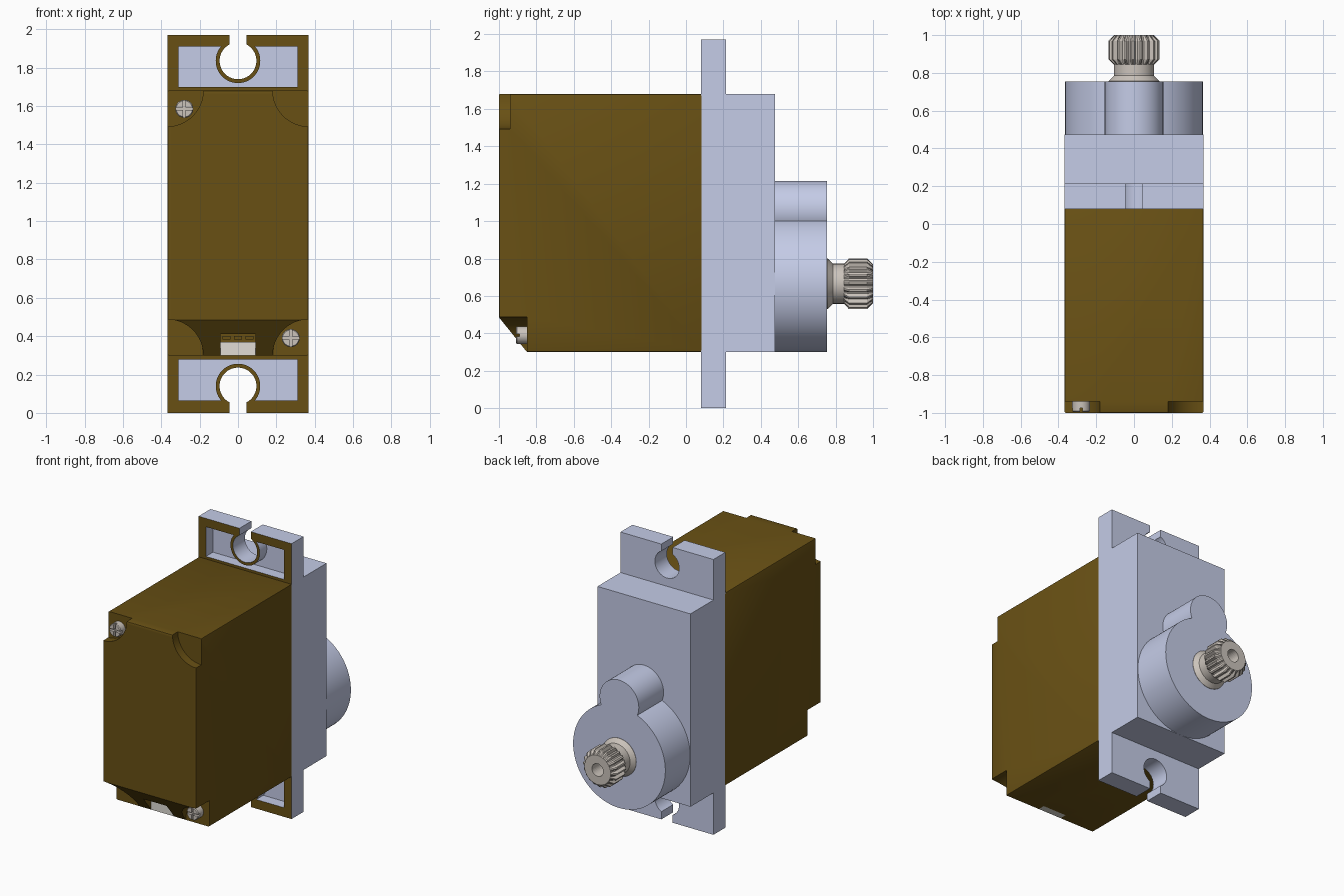
import bpy, bmesh, math
from mathutils import Vector

if "Cube" in bpy.data.objects:
    bpy.data.objects.remove(bpy.data.objects["Cube"])


def material(name, rgb):
    m = bpy.data.materials.new(name)
    m.diffuse_color = (*rgb, 1)
    m.use_nodes = True
    m.node_tree.nodes["Principled BSDF"].inputs["Base Color"].default_value = m.diffuse_color
    return m


BROWN = material("dark olive brown", (0.14, 0.081, 0.007))
BLUE = material("pale blue grey", (0.59, 0.64, 0.85))
STEEL = material("warm steel", (0.60, 0.55, 0.50))
WHITE = material("connector off white", (0.75, 0.72, 0.66))
W = 0.368          # half width of the case
SHAFT_Z = 0.665


def finish(name, bm, mat):
    bmesh.ops.recalc_face_normals(bm, faces=bm.faces)
    me = bpy.data.meshes.new(name)
    bm.to_mesh(me)
    bm.free()
    ob = bpy.data.objects.new(name, me)
    bpy.context.collection.objects.link(ob)
    me.materials.append(mat)
    return ob


def box(name, x, y, z, mat, bevel=0):
    bm = bmesh.new()
    bmesh.ops.create_cube(bm, size=1)
    for v in bm.verts:
        v.co = Vector([(r[0] + r[1]) / 2 + c * (r[1] - r[0]) for c, r in zip(v.co, (x, y, z))])
    if bevel:
        bmesh.ops.bevel(bm, geom=bm.edges[:], offset=bevel, segments=2, affect='EDGES', profile=0.5)
    return finish(name, bm, mat)


def rings(name, loops, mat):
    """Skin closed loops of points, capping both ends."""
    bm = bmesh.new()
    vs = [[bm.verts.new(p) for p in loop] for loop in loops]
    n = len(vs[0])
    for a, b in zip(vs, vs[1:]):
        for i in range(n):
            bm.faces.new((a[i], a[(i + 1) % n], b[(i + 1) % n], b[i]))
    bm.faces.new(vs[0])
    bm.faces.new(vs[-1])
    return finish(name, bm, mat)


def turned(name, x, z, profile, mat, n=64):
    """Turn a (radius, y) profile about an axis along y."""
    return rings(name, [[(x + r * math.cos(math.tau * i / n), y, z + r * math.sin(math.tau * i / n))
                         for i in range(n)] for r, y in profile], mat)


def boolean(ob, tools, op='DIFFERENCE'):
    for t in tools:
        t.hide_render = True
        m = ob.modifiers.new("bool", 'BOOLEAN')
        m.object, m.operation, m.solver = t, op, 'EXACT'
    dg = bpy.context.evaluated_depsgraph_get()
    me = bpy.data.meshes.new_from_object(ob.evaluated_get(dg))
    ob.modifiers.clear()
    ob.data = me
    for t in tools:
        bpy.data.objects.remove(t)
    return ob


def smooth(ob, angle=30):
    ob.data.shade_smooth()
    ob.data.set_sharp_from_angle(angle=math.radians(angle))


# Rear case with corner pockets, sloped lower edge and connector notch
case = box("rear_case", (-W, W), (-1, 0.09), (0.3, 1.68), BROWN, 0.008)
cuts = [rings("slope_cut", [[(x, -1.02, 0.51), (x, -0.834, 0.28), (x, -1.02, 0.28)]
                            for x in (-0.5, 0.5)], BROWN)]
for s in (-1, 1):
    cuts.append(turned("top_pocket", s * W, 1.68, [(0.187, -1.1), (0.187, -0.94)], BROWN))
    cuts.append(turned("low_pocket", s * W, 0.3, [(0.187, -1.1), (0.187, -0.85)], BROWN))
cuts.append(box("notch", (-0.092, 0.092), (-1.1, -0.8), (0.25, 0.41), BROWN))
boolean(case, cuts)
smooth(case)

# Connector with contacts
box("connector", (-0.092, 0.092), (-0.85, -0.79), (0.3, 0.37), WHITE)
for i in (-1, 0, 1):
    box("contact", (i * 0.06 - 0.022, i * 0.06 + 0.022), (-0.85, -0.79), (0.382, 0.402), BROWN)

# Cross-head screws
for x, z, y in ((-0.28, 1.585, -0.995), (0.275, 0.39, -0.91)):
    screw = turned("screw", x, z, [(0.042, y), (0.047, y + 0.006), (0.047, y + 0.065)], STEEL, 32)
    g = 0.007
    boolean(screw, [box("slot_a", (x - 0.1, x + 0.1), (y - 0.1, y + 0.02), (z - g, z + g), STEEL),
                    box("slot_b", (x - g, x + g), (y - 0.1, y + 0.02), (z - 0.1, z + 0.1), STEEL)])
    smooth(screw)

# Mounting flange: open screw holes with a recessed pocket round each collar
flange = box("mounting_flange", (-W, W), (0.08, 0.215), (0, 1.97), BLUE)
cuts = []
for c, s in ((1.835, 1), (0.14, -1)):
    pocket = box("pocket", (-0.31, 0.31), (0, 0.16), sorted((c - s * 0.137, c + s * 0.075)), BLUE)
    boolean(pocket, [turned("collar", 0, c, [(0.116, -0.1), (0.116, 0.3)], BLUE)])
    cuts += [pocket,
             turned("hole", 0, c, [(0.096, -0.1), (0.096, 0.4)], BLUE),
             box("slot", (-0.045, 0.045), (-0.1, 0.4), sorted((c + s * 0.05, c + s * 0.3)), BLUE)]
boolean(flange, cuts)
smooth(flange)
flange.data.materials.clear()
for m in (BLUE, BROWN):
    flange.data.materials.append(m)
for p in flange.data.polygons:      # front rim takes the case colour
    p.material_index = int(p.normal.y < -0.9 and p.center.y < 0.09)

# Gear housing and round output boss
box("gear_housing", (-W, W), (0.2, 0.475), (0.3, 1.68), BLUE)
boss = turned("output_boss", 0, SHAFT_Z, [(0.365, 0.46), (0.365, 0.755)], BLUE, 96)
boolean(boss, [turned("lobe", 0, 1.06, [(0.155, 0.46), (0.155, 0.755)], BLUE)], 'UNION')
smooth(boss)

# Output shaft and splined head
collar = turned("shaft", 0, SHAFT_Z, [(0.135, 0.75), (0.135, 0.757), (0.107, 0.785), (0.107, 0.86)], STEEL)
smooth(collar)
TEETH = 20
loops = []
for y, cap in ((0.845, 0.107), (0.872, 0.136), (0.968, 0.136), (1.0, 0.104)):
    loop = []
    for i in range(TEETH * 4):
        r = min(cap, 0.136 if i % 4 < 2 else 0.115)
        a = math.tau * i / (TEETH * 4)
        loop.append((r * math.cos(a), y, SHAFT_Z + r * math.sin(a)))
    loops.append(loop)
head = rings("spline_head", loops, STEEL)
boolean(head, [turned("bore", 0, SHAFT_Z, [(0.045, 0.9), (0.045, 1.1)], STEEL, 32)])
